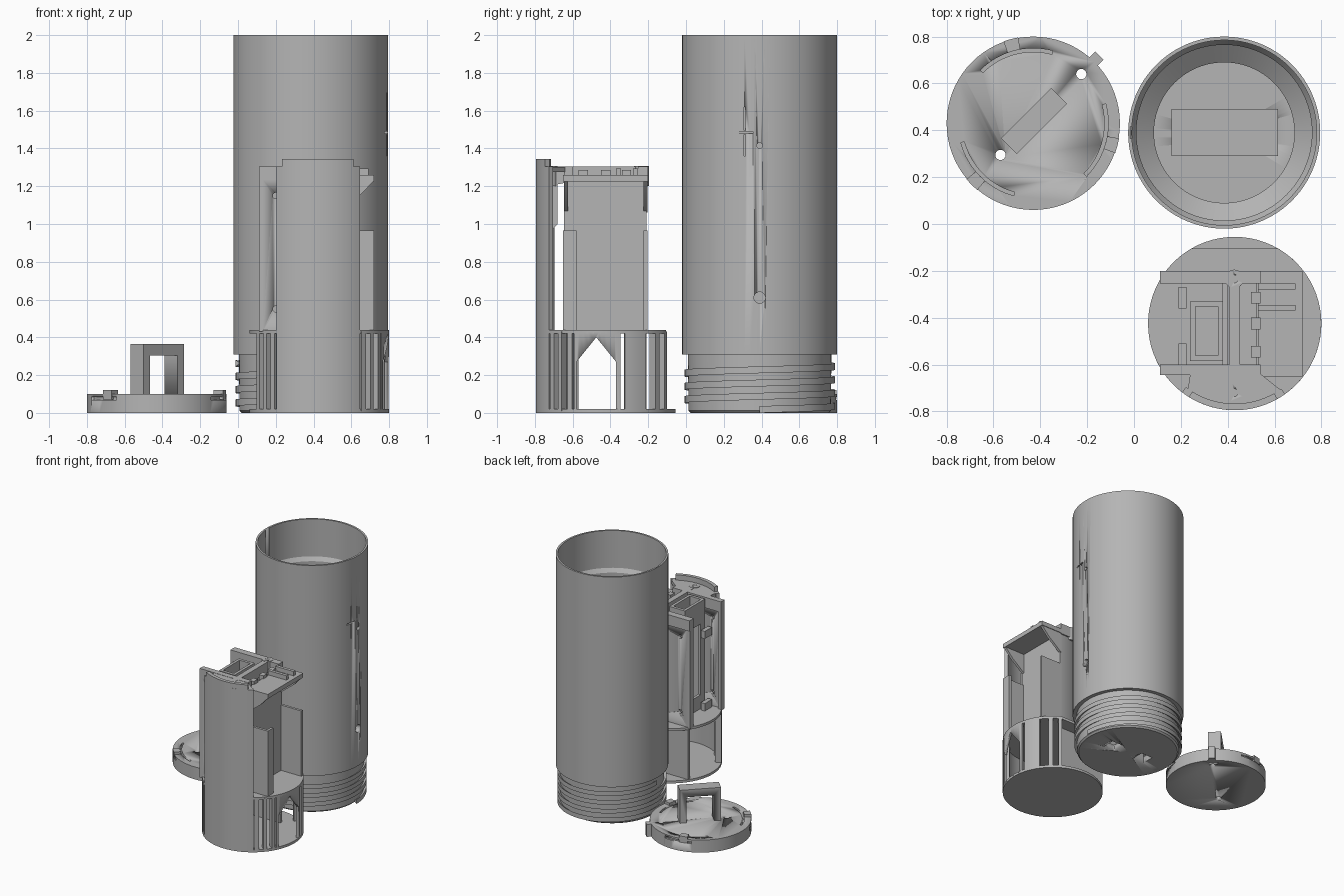
import bpy, bmesh, math
from math import cos, sin, pi, radians
from mathutils import Matrix, Vector

if "Cube" in bpy.data.objects:
    bpy.data.objects.remove(bpy.data.objects["Cube"])

grey = bpy.data.materials.new("plain grey")
grey.diffuse_color = (0.46, 0.46, 0.46, 1)
grey.use_nodes = True
grey.node_tree.nodes["Principled BSDF"].inputs["Base Color"].default_value = grey.diffuse_color


def finish(name, bm, smooth=True):
    bmesh.ops.recalc_face_normals(bm, faces=bm.faces)
    me = bpy.data.meshes.new(name)
    bm.to_mesh(me)
    bm.free()
    ob = bpy.data.objects.new(name, me)
    bpy.context.collection.objects.link(ob)
    me.materials.append(grey)
    if smooth:
        bpy.ops.object.select_all(action='DESELECT')
        ob.select_set(True)
        bpy.context.view_layer.objects.active = ob
        bpy.ops.object.shade_smooth_by_angle(angle=radians(30))
    return ob


def prism(name, pts, lo, hi, axis='z'):
    """Extrude a 2D outline along an axis (x: pts are y,z; y: pts are x,z)."""
    put = {'z': lambda p, t: (p[0], p[1], t),
           'x': lambda p, t: (t, p[0], p[1]),
           'y': lambda p, t: (p[0], t, p[1])}[axis]
    bm = bmesh.new()
    a = [bm.verts.new(put(p, lo)) for p in pts]
    b = [bm.verts.new(put(p, hi)) for p in pts]
    n = len(pts)
    bm.faces.new(a)
    bm.faces.new(b[::-1])
    for i in range(n):
        bm.faces.new((a[i], a[(i + 1) % n], b[(i + 1) % n], b[i]))
    return finish(name, bm)


def box(name, x0, x1, y0, y1, z0, z1):
    return prism(name, [(x0, y0), (x1, y0), (x1, y1), (x0, y1)], z0, z1)


def circle(c, r, n=72, a0=0, a1=360):
    full = a1 - a0 == 360
    return [(c[0] + r * cos(radians(a0 + (a1 - a0) * i / (n if full else n - 1))),
             c[1] + r * sin(radians(a0 + (a1 - a0) * i / (n if full else n - 1)))) for i in range(n)]


def sector(name, c, r0, r1, a0, a1, z0, z1):
    n = max(3, int((a1 - a0) / 4) + 1)
    return prism(name, circle(c, r1, n, a0, a1) + circle(c, r0, n, a0, a1)[::-1], z0, z1)


def ring_sweep(name, c, rows, turns=1, pitch=0, n=96):
    """Sweep a closed (radius, z) profile round c; a pitch makes it a thread."""
    bm = bmesh.new()
    steps = int(n * turns)
    loops = []
    for i in range(steps + (1 if pitch else 0)):
        a = 2 * pi * i / n
        loops.append([bm.verts.new((c[0] + r * cos(a), c[1] + r * sin(a), z + pitch * i / n)) for r, z in rows])
    m = len(rows)
    for i in range(steps):
        p, q = loops[i], loops[(i + 1) % len(loops)]
        for j in range(m):
            bm.faces.new((p[j], q[j], q[(j + 1) % m], p[(j + 1) % m]))
    if pitch:
        bm.faces.new(loops[0])
        bm.faces.new(loops[-1])
    bmesh.ops.remove_doubles(bm, verts=bm.verts, dist=1e-6)
    return finish(name, bm)


def cut(ob, cutters):
    for k in cutters:
        m = ob.modifiers.new("cut", 'BOOLEAN')
        m.operation, m.solver, m.object = 'DIFFERENCE', 'EXACT', k
    dg = bpy.context.evaluated_depsgraph_get()
    me = bpy.data.meshes.new_from_object(ob.evaluated_get(dg))
    ob.modifiers.clear()
    ob.data = me
    for k in cutters:
        bpy.data.objects.remove(k)
    return ob


# ---- Outer tube with floor, ledge and thinner neck
T = (0.385, 0.39)
tube = ring_sweep("tube", T, [(0.0005, 0), (0.365, 0), (0.377, 0.012), (0.38, 0.31), (0.41, 0.31), (0.41, 2.0),
                              (0.395, 2.0), (0.395, 1.70), (0.375, 1.67), (0.375, 0.38), (0.30, 0.32),
                              (0.30, 0.05), (0.0005, 0.05)])
cut(tube, [
    prism("side_hole", circle((T[1], 0.61), 0.03, 24), 0.6, 0.9, 'x'),
    prism("pin_hole", circle((T[1], 1.415), 0.015, 20), 0.6, 0.9, 'x'),
    box("mark_low", 0.772, 0.9, 0.308, 0.316, 1.36, 1.475),
    box("mark_high", 0.772, 0.9, 0.308, 0.316, 1.495, 1.62),
    box("mark_cross", 0.772, 0.9, 0.27, 0.355, 1.48, 1.49),
    box("key_groove", -0.016, 0.02, 0.365, 0.415, 1.72, 2.1),
    box("floor_hole_left", 0.195, 0.295, 0.34, 0.44, -0.1, 0.15),
    box("floor_hole_right", 0.475, 0.575, 0.34, 0.44, -0.1, 0.15)])
ring_sweep("tube_thread", T, [(0.398, 0), (0.377, 0.014), (0.377, 0.022), (0.398, 0.036)], 3.5, 0.07)
loop_box = box("strap_box", 0.16, 0.615, 0.29, 0.49, 0.045, 0.2)
cut(loop_box, [box("strap_tunnel", 0.195, 0.575, 0.34, 0.44, 0.0, 0.15)])

# ---- Lid with snap slots, pads, handle and key tab
L = (-0.43, 0.43)
lid = prism("lid", circle(L, 0.37), 0, 0.1)
cutters = [prism("lid_hole", circle(p, 0.022, 20), -0.1, 0.2) for p in ((-0.57, 0.295), (-0.225, 0.64))]
for mid in (105, 345, 225):
    cutters.append(sector("lid_slot", L, 0.305, 0.32, mid - 30, mid + 30, 0.065, 0.2))
    cutters.append(sector("lid_step", L, 0.355, 0.40, mid - 24, mid + 10, 0.068, 0.085))
cut(lid, cutters)
for mid in (105, 345, 225):
    sector("lid_pad", L, 0.32, 0.372, mid - 5, mid + 5, 0.07, 0.12)


def turned(name, u0, u1, v0, v1, z0, z1):
    ob = box(name, u0, u1, v0, v1, z0, z1)
    ob.data.transform(Matrix.Translation((L[0] + 0.003, L[1] + 0.01, 0)) @ Matrix.Rotation(pi / 4, 4, 'Z'))
    return ob


cut(turned("lid_handle", -0.152, 0.152, -0.048, 0.048, 0.09, 0.365),
    [turned("handle_gap", -0.102, 0.102, -0.1, 0.1, 0.0, 0.305)])
turned("lid_tab", 0.34, 0.395, -0.025, 0.025, 0.0, 0.1)

# ---- Insert: base disc, middle deck, curved front shell
C = (0.43, -0.425)
R = 0.37
prism("insert_base", circle(C, R), 0, 0.02)
deck = prism("insert_deck", circle(C, R), 0.42, 0.44)
cut(deck, [box("deck_trim", 0, 1, -0.105, 0.1, 0.3, 0.6)])
sector("front_shell", C, 0.342, R, 232.5, 305.5, 0.01, 1.305)
sector("shell_lip", C, 0.342, R, 238, 299.5, 1.3, 1.345)

# Lower chamber: perimeter bars, arched side wall, rear plate
for a, w in ((-50.5, 5), (-41, 4), (-31, 4), (48, 5), (59, 4), (209, 5), (219, 4), (228, 4)):
    sector("chamber_bar", C, 0.325, R, a - w / 2, a + w / 2, 0.01, 0.43)
side = sector("arched_wall", C, 0.35, R, -27, 12, 0.01, 0.43)
cut(side, [prism("arch", [(-0.58, 0.02), (-0.37, 0.02), (-0.37, 0.27), (-0.475, 0.4), (-0.58, 0.27)], 0.6, 0.95, 'x')])
sector("rear_side_wall", C, 0.35, R, 16, 35, 0.01, 0.43)
box("lower_rear_plate", 0.13, 0.54, -0.235, -0.21, 0.01, 0.43)

# Upper body: front and rear walls, spine, side flanges
for y in (-0.645, -0.235):
    wall = box("body_wall", 0.13, 0.54, y, y + 0.025, 0.43, 1.235)
    cut(wall, [prism("wall_hole", circle((0.2, z), 0.016, 20), y - 0.1, y + 0.1, 'y') for z in (0.55, 1.15)])
box("spine_wall", 0.375, 0.40, -0.64, -0.215, 0.43, 1.235)
box("right_wall", 0.52, 0.54, -0.64, -0.215, 0.43, 1.235)
for y0, y1 in ((-0.645, -0.60), (-0.255, -0.21)):
    box("left_flange", 0.11, 0.135, y0, y1, 0.43, 1.305)
for y0, y1 in ((-0.60, -0.51), (-0.36, -0.27)):
    for z in (0.44, 1.02):
        box("pocket_clip", 0.19, 0.225, y0, y1, z, z + 0.06)

# Left shaft, open at the top
shaft = box("left_shaft", 0.24, 0.38, -0.585, -0.33, 0.43, 1.30)
cut(shaft, [box("shaft_bore", 0.262, 0.358, -0.562, -0.353, 0.46, 1.5),
            box("shaft_window", 0.2, 0.3, -0.53, -0.385, 0.55, 1.12)])

# Top frame, screw bosses and bridge to the shell
box("top_front_rail", 0.11, 0.54, -0.645, -0.60, 1.22, 1.305)
box("top_rear_rail", 0.11, 0.54, -0.255, -0.20, 1.22, 1.305)
box("top_spine", 0.408, 0.452, -0.70, -0.25, 1.22, 1.305)
for y in (-0.235, -0.72):
    boss = prism("screw_boss", circle((0.428, y), 0.04, 32), 1.2, 1.307)
    cut(boss, [prism("screw_hole", circle((0.428, y), 0.017, 20), 1.22, 1.4)])
prism("shell_bridge", [(-0.775, 0.92), (-0.735, 0.94), (-0.68, 1.0), (-0.68, 1.21), (-0.63, 1.22),
                       (-0.63, 1.30), (-0.775, 1.30)], 0.408, 0.452, 'x')
prism("shell_cap", circle(C, 0.35, 20, 235, 305) + [(0.54, -0.64), (0.24, -0.64)], 1.275, 1.303)

# Right side: board guides and shelf on gussets
box("rear_guide", 0.53, 0.72, -0.225, -0.205, 0.43, 0.965)
box("front_guide", 0.53, 0.72, -0.65, -0.63, 0.43, 0.965)
box("guide_flange", 0.70, 0.72, -0.65, -0.58, 0.43, 0.965)
box("side_shelf", 0.53, 0.72, -0.65, -0.20, 1.225, 1.26)
for y in (-0.645, -0.225):
    prism("shelf_gusset", [(0.53, 1.06), (0.65, 1.155), (0.72, 1.23), (0.53, 1.23)], y, y + 0.02, 'y')
for y in (-0.37, -0.28):
    box("shelf_rib", 0.53, 0.69, y, y + 0.025, 1.25, 1.295)
for y in (-0.57, -0.45, -0.34):
    box("shelf_clip", 0.50, 0.54, y, y + 0.05, 1.2, 1.285)
